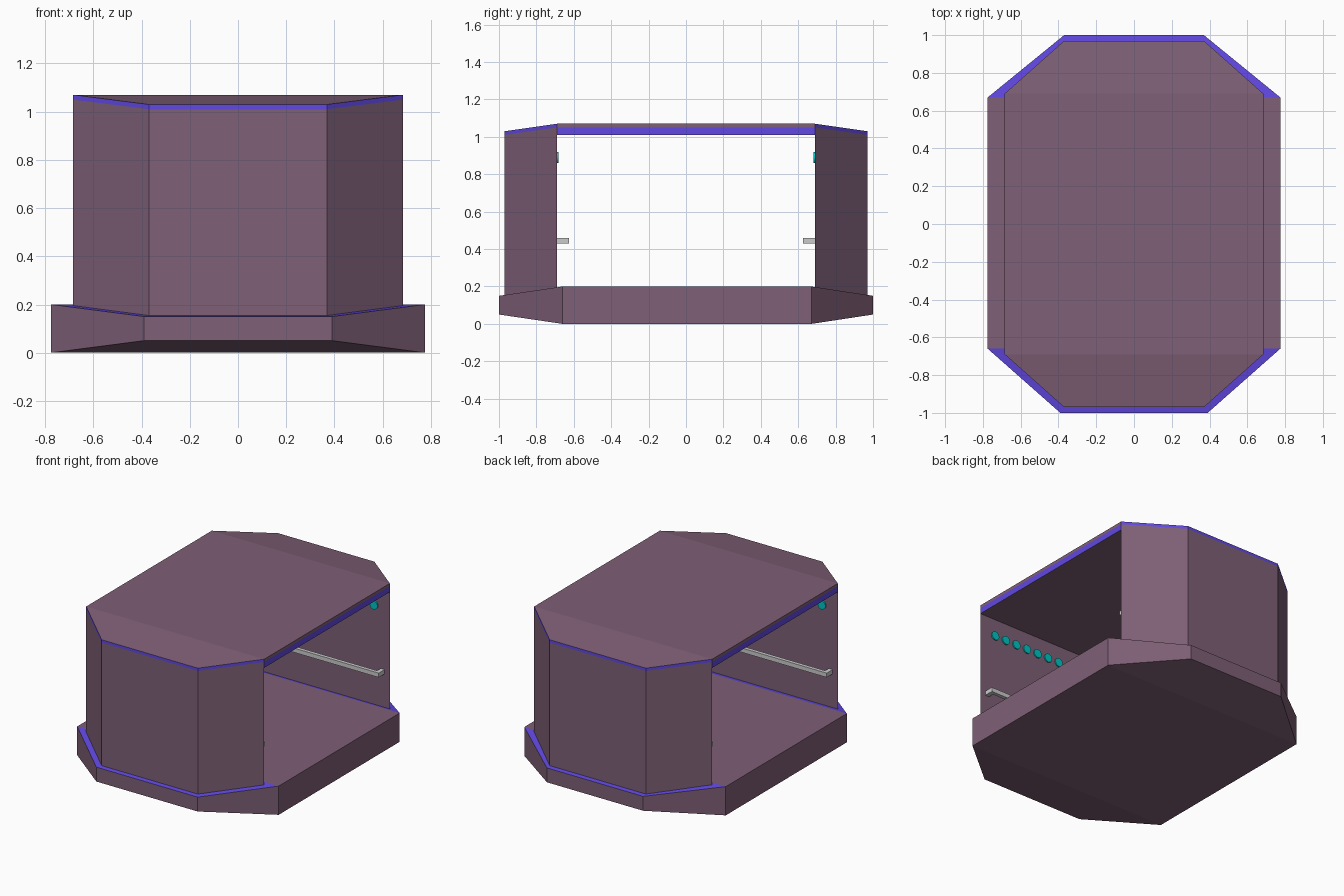
import bpy, bmesh
from mathutils import Matrix

if "Cube" in bpy.data.objects:
    bpy.data.objects.remove(bpy.data.objects["Cube"])


def material(name, rgb):
    m = bpy.data.materials.new(name)
    m.diffuse_color = (*rgb, 1)
    m.use_nodes = True
    m.node_tree.nodes["Principled BSDF"].inputs["Base Color"].default_value = m.diffuse_color
    return m


MAUVE = material("mauve", (0.21, 0.115, 0.18))
VIOLET = material("violet", (0.12, 0.065, 0.75))
CYAN = material("cyan", (0.0, 0.55, 0.55))


def finish(name, bm, mats):
    bmesh.ops.recalc_face_normals(bm, faces=bm.faces)
    me = bpy.data.meshes.new(name)
    bm.to_mesh(me)
    bm.free()
    for m in mats:
        me.materials.append(m)
    ob = bpy.data.objects.new(name, me)
    bpy.context.collection.objects.link(ob)
    return ob


def loft(name, sections, mats, pick=None):
    """Join cross-sections (y, half width, bottom z, top z) along y."""
    bm = bmesh.new()
    rings = [[bm.verts.new(p) for p in ((-w, y, b), (w, y, b), (w, y, t), (-w, y, t))]
             for y, w, b, t in sections]
    bm.faces.new(rings[0])
    bm.faces.new(rings[-1])
    for r, s in zip(rings, rings[1:]):
        for i in range(4):
            j = (i + 1) % 4
            bm.faces.new((r[i], r[j], s[j], s[i]))
    bmesh.ops.recalc_face_normals(bm, faces=bm.faces)
    bm.normal_update()
    if pick:
        for f in bm.faces:
            f.material_index = pick(f.normal, f.calc_center_median())
    return finish(name, bm, mats)


def box(bm, size, loc):
    m = Matrix.Translation(loc) @ Matrix.Diagonal((*size, 1))
    bmesh.ops.create_cube(bm, size=1, matrix=m)


# Base: octagonal plinth, violet on the sloping ends of its top
loft("base", [(-1, 0.39, 0.05, 0.15), (-0.66, 0.775, 0, 0.2),
              (0.67, 0.775, 0, 0.2), (1, 0.37, 0.05, 0.15)], (MAUVE, VIOLET),
     lambda n, c: int(n.z > 0.5 and abs(c.y) > 0.5))

# Roof: mauve top and ceiling, violet edges
loft("roof", [(-0.97, 0.37, 1.01, 1.03), (-0.69, 0.685, 1.05, 1.07),
              (0.69, 0.685, 1.05, 1.07), (0.97, 0.37, 1.01, 1.03)], (MAUVE, VIOLET),
     lambda n, c: int(abs(n.z) < 0.5 and abs(c.y) > 0.5))
loft("ceiling", [(-0.69, 0.685, 1.01, 1.05), (0.69, 0.685, 1.01, 1.05)],
     (MAUVE, VIOLET), lambda n, c: int(abs(n.x) > 0.5))

for side, s in (("front", -1), ("back", 1)):
    # End wall: solid faceted pod with a flat inner face
    loft(side + "_wall", [(s * 0.69, 0.685, 0.17, 1.05), (s * 0.97, 0.37, 0.15, 1.01)],
         (MAUVE,))

    # Handrail held off the wall by end posts
    bm = bmesh.new()
    box(bm, (1.29, 0.025, 0.03), (0, s * 0.6375, 0.445))
    for x in (-0.63, 0.63):
        box(bm, (0.03, 0.04, 0.03), (x, s * 0.67, 0.445))
    finish(side + "_handrail", bm, ())

    # Row of round lights
    bm = bmesh.new()
    for i in range(14):
        m = Matrix.Translation(((i - 6.5) * 0.087, s * 0.688, 0.89)) @ Matrix.Rotation(1.5707963, 4, 'X')
        bmesh.ops.create_cone(bm, cap_ends=True, segments=16, radius1=0.03,
                              radius2=0.03, depth=0.012, matrix=m)
    finish(side + "_lights", bm, (CYAN,))
